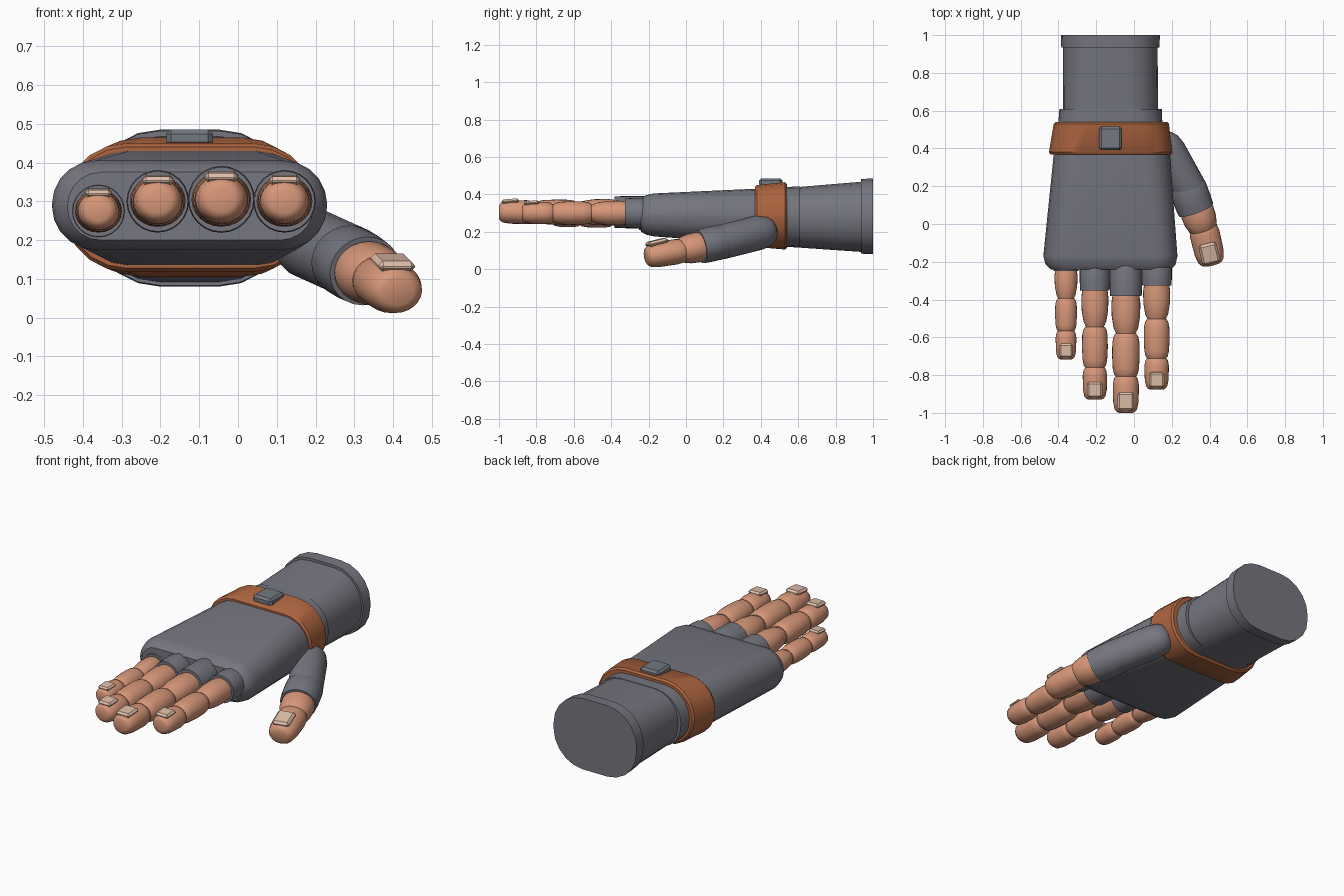
import bpy, bmesh, math
from mathutils import Vector, Matrix

if "Cube" in bpy.data.objects:
    bpy.data.objects.remove(bpy.data.objects["Cube"])


def material(name, rgb):
    m = bpy.data.materials.new(name)
    m.use_nodes = True
    m.diffuse_color = (*rgb, 1)
    m.node_tree.nodes["Principled BSDF"].inputs["Base Color"].default_value = (*rgb, 1)
    return m


GREY = material("grey cloth", (0.18, 0.18, 0.215))
LEATHER = material("brown leather", (0.42, 0.13, 0.05))
SKIN = material("skin", (0.68, 0.31, 0.19))
NAIL = material("nail", (0.75, 0.52, 0.40))
BUCKLE = material("buckle metal", (0.17, 0.19, 0.22))


def finish(name, bm, mat, matrix, angle=35):
    bmesh.ops.recalc_face_normals(bm, faces=bm.faces)
    mesh = bpy.data.meshes.new(name)
    bm.to_mesh(mesh)
    bm.free()
    ob = bpy.data.objects.new(name, mesh)
    bpy.context.collection.objects.link(ob)
    ob.matrix_world = matrix
    mesh.materials.append(mat)
    bpy.ops.object.select_all(action="DESELECT")
    ob.select_set(True)
    bpy.context.view_layer.objects.active = ob
    bpy.ops.object.shade_smooth_by_angle(angle=math.radians(angle))
    return ob


def section(hw, hh, rx, rz, steps=6):
    """Rounded rectangle in x and z; an ellipse when the radii fill it."""
    pts = []
    for q, (sx, sz) in enumerate([(1, 1), (-1, 1), (-1, -1), (1, -1)]):
        for i in range(steps):
            a = (q + i / (steps - 1 if rx < hw else steps)) * math.pi / 2
            pts.append((sx * (hw - rx) + rx * math.cos(a), sz * (hh - rz) + rz * math.sin(a)))
    return pts


def loft(name, rings, mat, matrix=Matrix()):
    """Skin a closed solid through (y, list of x z points) rings."""
    bm = bmesh.new()
    loops = [[bm.verts.new((x, y, z)) for x, z in pts] for y, pts in rings]
    n = len(loops[0])
    for a, b in zip(loops, loops[1:]):
        for i in range(n):
            bm.faces.new((a[i], a[(i + 1) % n], b[(i + 1) % n], b[i]))
    bm.faces.new(loops[0])
    bm.faces.new(loops[-1])
    return finish(name, bm, mat, matrix)


def body(name, stations, mat, roundness=0.98):
    """Loft along y from (y, left x, right x, low z, high z)."""
    rings = []
    for y, x0, x1, z0, z1 in stations:
        hw, hh = (x1 - x0) / 2, (z1 - z0) / 2
        r = hh * roundness
        cx, cz = (x0 + x1) / 2, (z0 + z1) / 2
        rings.append((y, [(x + cx, z + cz) for x, z in section(hw, hh, r, r)]))
    loft(name, rings, mat)


def aim(start, end):
    d = Vector(end) - Vector(start)
    return Matrix.Translation(start) @ d.to_track_quat("-Y", "Z").to_matrix().to_4x4(), d.length


# Position along a limb and share of its radius
SLEEVE = [(0, 0.9), (0.15, 1), (0.7, 1), (1, 0.97)]
BASE = [(0, 0.88), (0.3, 1), (0.6, 0.97), (0.85, 0.84), (1, 0.62)]
MIDDLE = [(0, 0.76), (0.07, 0.9), (0.2, 0.98), (0.5, 1), (0.8, 0.95), (0.93, 0.86), (1, 0.7)]
TIP = [(0, 0.76), (0.08, 0.92), (0.25, 1), (0.7, 0.97), (0.9, 0.86), (0.97, 0.7), (1, 0.52)]
CAPSULE = [(0, 0.4), (0.06, 0.72), (0.15, 0.9), (0.3, 1), (1, 1)]


def limb(name, start, end, radius, profile, mat, flat=0.92):
    m, length = aim(start, end)
    rings = [(-t * length, section(s * radius, s * radius * flat, s * radius, s * radius * flat))
             for t, s in profile]
    loft(name, rings, mat, m)


def block(name, centre, size, mat, matrix=Matrix(), bevel=0.012):
    bm = bmesh.new()
    bmesh.ops.create_cube(bm, size=1, matrix=Matrix.Translation(centre) @ Matrix.Diagonal((*size, 1)))
    bmesh.ops.bevel(bm, geom=bm.edges[:], offset=bevel, segments=1, affect="EDGES")
    finish(name, bm, mat, matrix, 20)


def nail(name, start, end, radius):
    m, length = aim(start, end)
    tilt = Matrix.Translation((0, -length * 0.68, radius * 0.84)) @ Matrix.Rotation(0.07, 4, "X")
    block(name, (0, 0, 0), (radius * 1.25, length * 0.5, radius * 0.36), NAIL, m @ tilt, radius * 0.15)


# Sleeve and its end rim
body("forearm_sleeve", [(0.97, -0.377, 0.125, 0.09, 0.47), (0.61, -0.377, 0.127, 0.115, 0.44),
                        (0.45, -0.375, 0.125, 0.125, 0.43)], GREY, 0.92)
body("sleeve_rim", [(1, -0.387, 0.137, 0.08, 0.485), (0.935, -0.385, 0.135, 0.083, 0.482)], GREY, 0.92)

# Glove cuff and palm
body("glove_palm", [(0.61, -0.395, 0.147, 0.117, 0.442), (0.54, -0.4, 0.15, 0.122, 0.44),
                    (0.37, -0.425, 0.19, 0.135, 0.43), (-0.17, -0.48, 0.23, 0.175, 0.405),
                    (-0.215, -0.468, 0.22, 0.185, 0.395), (-0.24, -0.44, 0.195, 0.2, 0.375)], GREY)

# Wrist strap and buckle
body("wrist_strap", [(0.54, -0.415, 0.175, 0.115, 0.455), (0.53, -0.425, 0.185, 0.105, 0.465),
                     (0.38, -0.45, 0.202, 0.118, 0.45), (0.368, -0.442, 0.195, 0.128, 0.44)], LEATHER)
block("strap_buckle", (-0.125, 0.453, 0.463), (0.12, 0.125, 0.045), BUCKLE)

# Fingers: x, z, radius, then the y where each piece ends
fingers = {
    "little": (-0.36, 0.275, 0.061, -0.25, -0.4, -0.57, -0.717),
    "ring": (-0.207, 0.3, 0.072, -0.352, -0.55, -0.765, -0.93),
    "middle": (-0.043, 0.305, 0.077, -0.382, -0.587, -0.81, -1),
    "index": (0.12, 0.3, 0.072, -0.325, -0.51, -0.715, -0.877),
}
for label, (x, z, r, *ends) in fingers.items():
    p = [Vector((x, y, z)) for y in ends]
    limb(label + "_glove_sleeve", (x, -0.19, z), p[0], r * 1.12, SLEEVE, GREY, 1)
    limb(label + "_base", p[0] + Vector((0, 0.03, 0)), p[1], r, BASE, SKIN)
    limb(label + "_joint", p[1] + Vector((0, 0.006, 0)), p[2], r * 0.95, MIDDLE, SKIN)
    limb(label + "_tip", p[2] + Vector((0, 0.006, 0)), p[3], r * 0.9, TIP, SKIN)
    nail(label + "_nail", p[2], p[3], r * 0.9)

# Thumb
limb("thumb_glove_base", (0.135, 0.47, 0.215), (0.29, 0.19, 0.145), 0.093, CAPSULE, GREY, 1)
limb("thumb_glove_cuff", (0.275, 0.215, 0.152), (0.328, 0.075, 0.12), 0.1, SLEEVE, GREY, 0.93)
limb("thumb_base", (0.318, 0.11, 0.125), (0.375, -0.045, 0.098), 0.09, BASE, SKIN, 0.9)
thumb = (0.362, -0.0, 0.102), (0.413, -0.215, 0.066)
limb("thumb_tip", *thumb, 0.08, TIP, SKIN, 0.85)
nail("thumb_nail", *thumb, 0.078)
